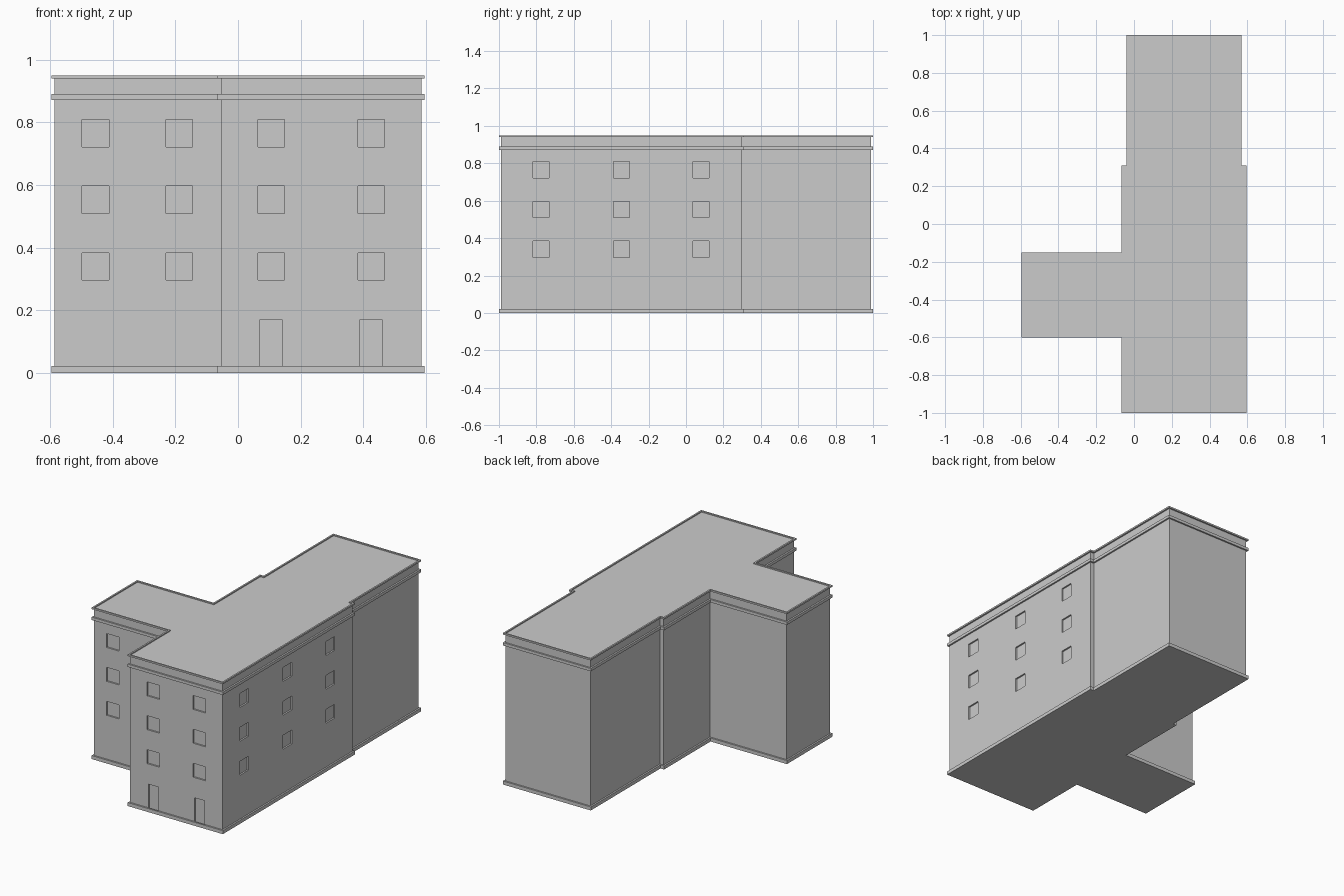
import bpy, bmesh
from mathutils import Vector, Matrix

if "Cube" in bpy.data.objects:
    bpy.data.objects.remove(bpy.data.objects["Cube"])

# Building footprint, counter-clockwise
PLAN = [(-0.055, -0.99), (0.585, -0.99), (0.585, 0.30), (0.56, 0.30),
        (0.56, 0.99), (-0.03, 0.99), (-0.03, 0.30), (-0.055, 0.30),
        (-0.055, -0.16), (-0.585, -0.16), (-0.585, -0.59), (-0.055, -0.59)]
WALL_TOP = 0.943
RECESS = 0.01


def make_object(name, bm):
    bmesh.ops.recalc_face_normals(bm, faces=bm.faces)
    mesh = bpy.data.meshes.new(name)
    bm.to_mesh(mesh)
    bm.free()
    obj = bpy.data.objects.new(name, mesh)
    bpy.context.collection.objects.link(obj)
    return obj


def offset(points, d):
    """Push a right-angled outline outwards by d."""
    result = []
    for i, p in enumerate(points):
        p = Vector(p)
        a = (p - Vector(points[i - 1])).normalized()
        b = (Vector(points[(i + 1) % len(points)]) - p).normalized()
        result.append(p + d * Vector((a.y + b.y, -a.x - b.x)))
    return result


def band(name, z0, z1, width=0.01):
    """Rectangular moulding running round the whole outline."""
    bm = bmesh.new()
    outer = offset(PLAN, width)
    loops = [[bm.verts.new((p[0], p[1], z)) for p in pts]
             for pts, z in ((PLAN, z0), (outer, z0), (outer, z1), (PLAN, z1))]
    n = len(PLAN)
    for k in range(4):
        a, b = loops[k], loops[(k + 1) % 4]
        for i in range(n):
            j = (i + 1) % n
            bm.faces.new((a[i], a[j], b[j], b[i]))
    return make_object(name, bm)


def add_box(bm, center, size):
    bmesh.ops.create_cube(bm, size=1, matrix=Matrix.Translation(center)
                          @ Matrix.Diagonal((*size, 1)))


# Walls, roof and floor as one extruded block
bm = bmesh.new()
base = bm.faces.new([bm.verts.new((x, y, 0)) for x, y in PLAN])
ext = bmesh.ops.extrude_face_region(bm, geom=[base], use_keep_orig=True)
bmesh.ops.translate(bm, vec=(0, 0, WALL_TOP),
                    verts=[v for v in ext["geom"] if isinstance(v, bmesh.types.BMVert)])
walls = make_object("walls", bm)

# Recessed windows and doors
bm = bmesh.new()
depth = 2 * RECESS
for z in (0.34, 0.553, 0.765):
    for x, y in ((-0.455, -0.59), (-0.188, -0.59), (0.106, -0.99), (0.425, -0.99)):
        add_box(bm, (x, y, z), (0.085, depth, 0.087))
    for y in (-0.775, -0.345, 0.08):
        add_box(bm, (0.585, y, z), (depth, 0.085, 0.087))
for x in (0.106, 0.425):
    add_box(bm, (x, -0.99, 0.091), (0.07, depth, 0.158))
cutter = make_object("opening_cutter", bm)
cutter.hide_render = True
mod = walls.modifiers.new("openings", 'BOOLEAN')
mod.operation = 'DIFFERENCE'
mod.solver = 'EXACT'
mod.object = cutter
bpy.context.view_layer.objects.active = walls
bpy.ops.object.modifier_apply(modifier=mod.name)
bpy.data.objects.remove(cutter, do_unlink=True)

# Plinth, cornice and roof rim
band("plinth", 0.0, 0.022)
band("cornice", 0.872, 0.89)
band("roof_rim", 0.94, 0.95)
